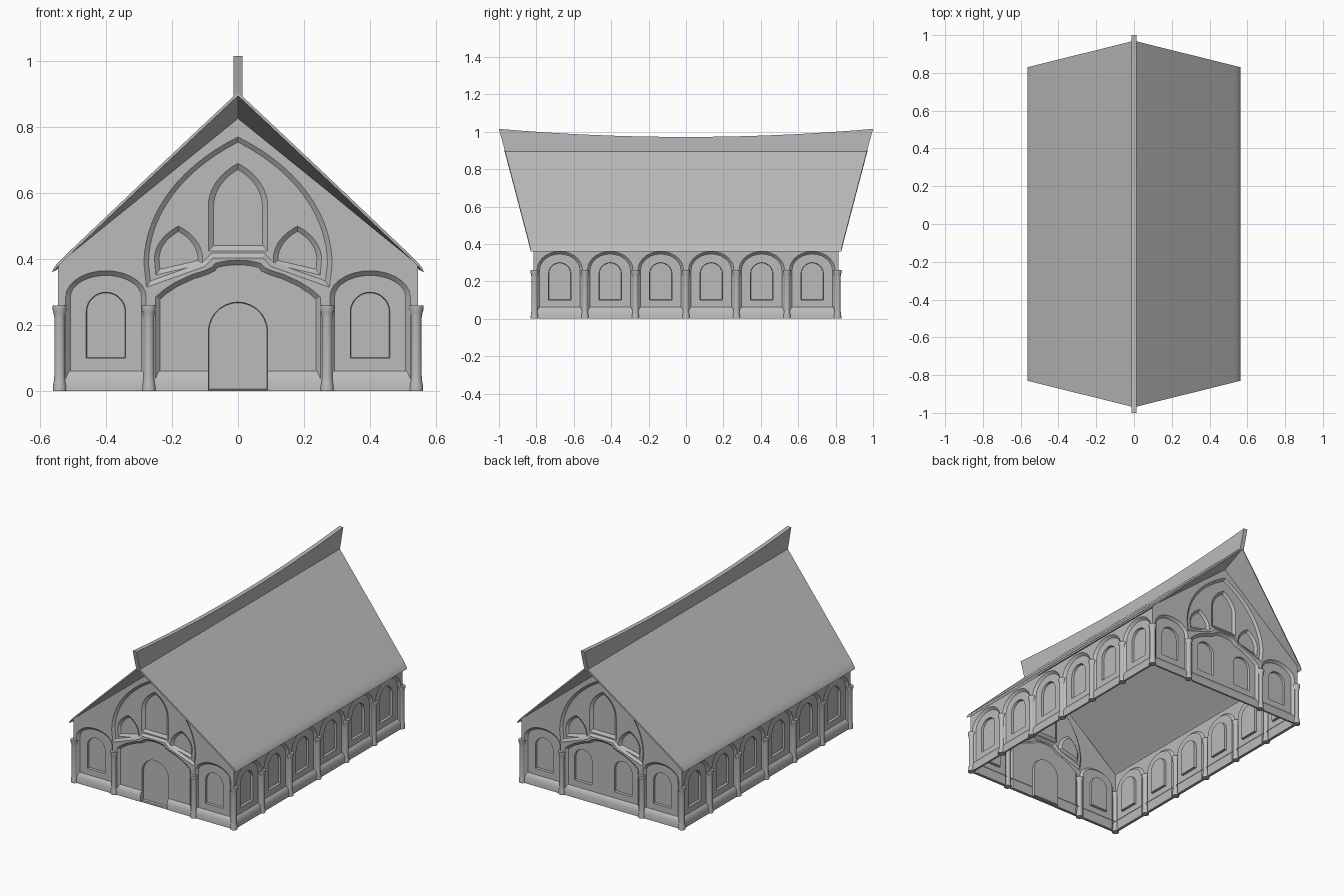
import bpy, bmesh, math
from mathutils import Matrix, Vector

if "Cube" in bpy.data.objects:
    bpy.data.objects.remove(bpy.data.objects["Cube"])

stone = bpy.data.materials.new("grey_stone")
stone.diffuse_color = (0.5, 0.5, 0.5, 1)
stone.use_nodes = True
stone.node_tree.nodes["Principled BSDF"].inputs["Base Color"].default_value = stone.diffuse_color


def finish(name, bm, angle=30):
    me = bpy.data.meshes.new(name)
    bm.to_mesh(me)
    bm.free()
    me.materials.append(stone)
    ob = bpy.data.objects.new(name, me)
    bpy.context.collection.objects.link(ob)
    bpy.ops.object.select_all(action='DESELECT')
    ob.select_set(True)
    bpy.context.view_layer.objects.active = ob
    bpy.ops.object.shade_smooth_by_angle(angle=math.radians(angle))
    return ob


# --- outline helpers (all loops run counter-clockwise) ---
def round_arch(cx, hw, z0, spring, top, n=14):
    arc = [(cx + hw * math.cos(math.pi * i / n),
            spring + (top - spring) * math.sin(math.pi * i / n)) for i in range(n + 1)]
    return [(cx - hw, z0), (cx + hw, z0)] + arc


def pointed_arch(cx, hw, spring, top, bottom, n=9):
    tm = math.radians(55)
    right = []
    for i in range(n + 1):
        t = tm * i / n
        right.append((hw * (math.cos(t) - math.cos(tm)) / (1 - math.cos(tm)),
                      spring + (top - spring) * math.sin(t) / math.sin(tm)))
    arc = right + [(-x, z) for x, z in right[-2::-1]]
    return bottom + [(cx + x, z) for x, z in arc]


def inset(loop, d):
    out = []
    for i, p in enumerate(loop):
        a, b, c = Vector(loop[i - 1]), Vector(p), Vector(loop[(i + 1) % len(loop)])
        e, f = (b - a).normalized(), (c - b).normalized()
        n = Vector((-e.y - f.y, e.x + f.x)).normalized()
        m = d / max(0.5, n.dot(Vector((-e.y, e.x))))
        q = b + n * m
        out.append((q.x, p[1] if p[1] < 0.1 and d > 0.01 else q.y))
    return out


# --- wall sheet: each recess is (outline, chamfer, depth, nested recesses) ---
def fill_panel(bm, rim, z, recesses):
    def closed(vs):
        return [bm.edges.get((a, b)) or bm.edges.new((a, b))
                for a, b in zip(vs, vs[1:] + vs[:1])]
    edges = closed(rim)
    inner = []
    for loop, chamfer, depth, kids in recesses:
        top = [bm.verts.new((u, v, z)) for u, v in loop]
        low = [bm.verts.new((u, v, z - depth)) for u, v in inset(loop, chamfer)]
        edges += closed(top)
        inner.append((top, low, z - depth, kids))
    res = bmesh.ops.triangle_fill(bm, edges=edges, use_beauty=True, normal=(0, 0, 1))
    for f in res["geom"]:
        if isinstance(f, bmesh.types.BMFace):
            f.normal_update()
            if f.normal.z < 0:
                f.normal_flip()
    for top, low, zz, kids in inner:
        n = len(top)
        for i in range(n):
            j = (i + 1) % n
            bm.faces.new((top[i], top[j], low[j], low[i]))
        fill_panel(bm, low, zz, kids)


def wall(name, outline, recesses, matrix):
    bm = bmesh.new()
    fill_panel(bm, [bm.verts.new((u, v, 0)) for u, v in outline], 0, recesses)
    bm.transform(matrix)
    finish(name, bm, 25)


def window(cx):
    return (round_arch(cx, 0.06, 0.10, 0.24, 0.30), 0.002, 0.014, [])


FRONT = Matrix(((1, 0, 0, 0), (0, 0, -1, -0.815), (0, 1, 0, 0), (0, 0, 0, 1)))
RIGHT = Matrix(((0, 0, 1, 0.545), (1, 0, 0, 0), (0, 1, 0, 0), (0, 0, 0, 1)))
TURN = Matrix.Rotation(math.pi, 4, 'Z')

# Long side walls, six arched bays each
bays = [(round_arch(c, 0.122, 0.002, 0.26, 0.36), 0.014, 0.014, [window(c)])
        for c in (-0.675, -0.405, -0.135, 0.135, 0.405, 0.675)]
side = [(-0.815, 0), (0.815, 0), (0.815, 0.385), (-0.815, 0.385)]
wall("right_wall", side, bays, RIGHT)
wall("left_wall", side, bays, TURN @ RIGHT)

# Gable walls with tracery
gable = [(-0.545, 0), (0.545, 0), (0.545, 0.385), (0, 0.826), (-0.545, 0.385)]
half = [(0.25, 0.285), (0.225, 0.307), (0.19, 0.33), (0.14, 0.353), (0.10, 0.366),
        (0.08, 0.375), (0.068, 0.388), (0.035, 0.395)]
centre_bay = [(-0.25, 0.002), (0.25, 0.002)] + half + [(0, 0.397)] + [(-x, z) for x, z in half[::-1]]
door = (round_arch(0, 0.09, 0.004, 0.18, 0.27), 0.002, 0.014, [])
lancets = [
    (pointed_arch(0, 0.09, 0.56, 0.69, [(-0.09, 0.425), (0.09, 0.425)]), 0.016, 0.012, []),
    (pointed_arch(0.18, 0.073, 0.40, 0.50, [(0.107, 0.385), (0.249, 0.352)]), 0.014, 0.012, []),
    (pointed_arch(-0.18, 0.073, 0.40, 0.50, [(-0.249, 0.352), (-0.107, 0.385)]), 0.014, 0.012, []),
]
great_bottom = [(-0.277, 0.315), (-0.10, 0.378), (-0.075, 0.404), (0.075, 0.404), (0.10, 0.378), (0.277, 0.315)]
great_arch = (pointed_arch(0, 0.285, 0.385, 0.77, great_bottom, 14), 0.014, 0.012, lancets)
outer_bays = [(round_arch(c, 0.122, 0.002, 0.285, 0.365), 0.014, 0.014, [window(c)])
              for c in (-0.4, 0.4)]
for name, m, extra in (("front_wall", FRONT, [door]),
                       ("back_wall", TURN @ FRONT, [window(-0.135), window(0.135)])):
    wall(name, gable, outer_bays + [great_arch, (centre_bay, 0.014, 0.014, extra)], m)


# Plinth strips with a sloped top, open for the door
def plinth(name, a, b, matrix):
    bm = bmesh.new()
    prof = [(0, 0.002), (0.035, 0.001), (0.06, -0.01), (0.063, -0.016)]
    rows = [[bm.verts.new((u, v, n)) for v, n in prof] for u in (a, b)]
    for i in range(len(prof) - 1):
        bm.faces.new((rows[0][i], rows[1][i], rows[1][i + 1], rows[0][i + 1]))
    for r, u in ((rows[0], a), (rows[1], b)):
        back = [bm.verts.new((u, 0.063, -0.026)), bm.verts.new((u, 0, -0.026))]
        bm.faces.new(r + back if u == b else (r + back)[::-1])
    bm.transform(matrix)
    finish(name, bm, 40)


plinth("front_plinth_left", -0.54, -0.09, FRONT)
plinth("front_plinth_right", 0.09, 0.54, FRONT)
plinth("back_plinth", -0.54, 0.54, TURN @ FRONT)
plinth("right_plinth", -0.81, 0.81, RIGHT)
plinth("left_plinth", -0.81, 0.81, TURN @ RIGHT)

# Columns with base and capital
col = [(0.021, 0), (0.021, 0.012), (0.018, 0.03), (0.0165, 0.045), (0.0165, 0.225),
       (0.019, 0.238), (0.0225, 0.25), (0.0225, 0.26)]
spots = [(x, y) for x in (-0.54, -0.27, 0.27, 0.54) for y in (-0.81, 0.81)]
spots += [(x, y) for x in (-0.54, 0.54) for y in (-0.54, -0.27, 0, 0.27, 0.54)]
bm = bmesh.new()
N = 16
for x, y in spots:
    rings = [[bm.verts.new((x + r * math.cos(2 * math.pi * k / N), y + r * math.sin(2 * math.pi * k / N), z))
              for k in range(N)] for r, z in col]
    for lo, hi in zip(rings, rings[1:]):
        for k in range(N):
            bm.faces.new((lo[k], lo[(k + 1) % N], hi[(k + 1) % N], hi[k]))
    bm.faces.new(rings[-1])
    bm.faces.new(rings[0][::-1])
finish("columns", bm, 40)

# Roof: slopes with curled eaves, thin gable rims and soffits
prof = [(0, 0.906), (0.27, 0.652), (0.53, 0.405), (0.545, 0.39), (0.557, 0.375), (0.564, 0.36)]
wall_line = [(0, 0.826), (0.27, 0.6075), (0.53, 0.397), (0.54, 0.389), (0.543, 0.38), (0.545, 0.37)]
bm = bmesh.new()
for s in (-1, 1):
    def row(pts, ys, dz=0.0):
        return [bm.verts.new((s * x, y, z - dz)) for (x, z), y in zip(pts, ys)]
    ends = [0.97 - 0.14 * x / 0.564 for x, z in prof]
    under = [max(0.36, z - 0.011) for x, z in prof]
    low = [(x, z) for (x, z), z in zip(prof, under)]
    flat = [0.815] * len(prof)
    rows = [row(wall_line, [-y for y in flat]), row(low, [-y for y in ends]), row(prof, [-y for y in ends]),
            row(prof, ends), row(low, ends), row(wall_line, flat)]
    for a, b in zip(rows, rows[1:]):
        for i in range(len(prof) - 1):
            q = (a[i], a[i + 1], b[i + 1], b[i])
            bm.faces.new(q if s > 0 else q[::-1])
    q = (rows[2][-1], rows[0][-1], rows[5][-1], rows[3][-1])
    bm.faces.new(q if s > 0 else q[::-1])
bmesh.ops.remove_doubles(bm, verts=bm.verts, dist=0.0001)
finish("roof", bm, 35)

# Upswept ridge beam
bm = bmesh.new()
rows = []
for i in range(21):
    t = -1 + i / 10
    zt = 0.972 + 0.043 * t * t
    rows.append([bm.verts.new(p) for p in ((-0.013, 0.967 * t, 0.894), (0.013, 0.967 * t, 0.894),
                                           (0.013, t, zt), (-0.013, t, zt))])
for a, b in zip(rows, rows[1:]):
    for k in range(4):
        bm.faces.new((a[k], a[(k + 1) % 4], b[(k + 1) % 4], b[k]))
bm.faces.new(rows[0])
bm.faces.new(rows[-1][::-1])
bmesh.ops.recalc_face_normals(bm, faces=bm.faces)
finish("ridge_beam", bm, 30)
